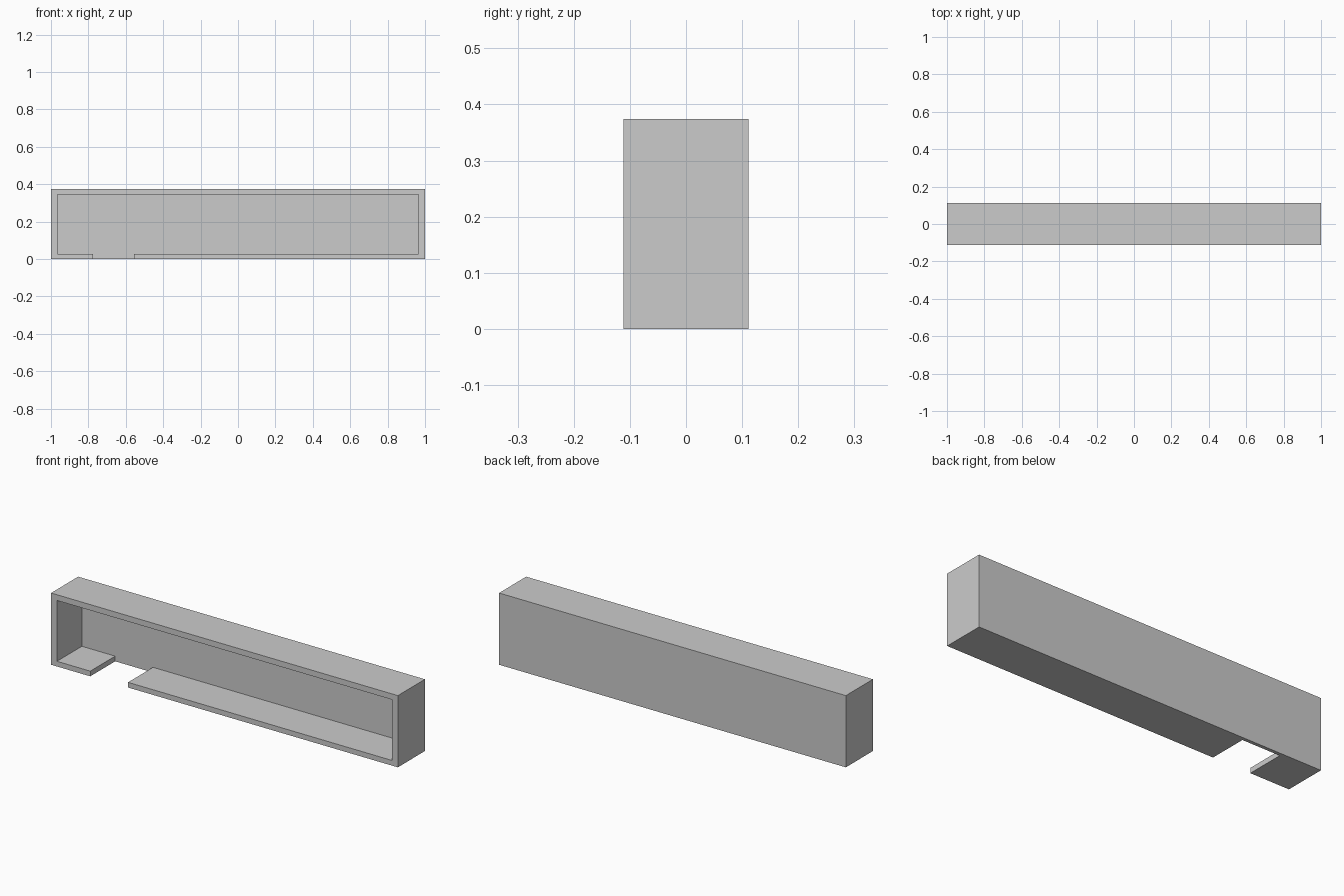
import bpy

if "Cube" in bpy.data.objects:
    bpy.data.objects.remove(bpy.data.objects["Cube"])

W, D, H = 2.0, 0.223, 0.374      # outer size
BACK = 0.018                     # back panel thickness


def box(name, x, y, z):
    """Axis-aligned box from (min, max) ranges."""
    bpy.ops.mesh.primitive_cube_add(
        size=1, location=[(a + b) / 2 for a, b in (x, y, z)])
    ob = bpy.context.object
    ob.name = name
    ob.scale = [b - a for a, b in (x, y, z)]
    bpy.ops.object.transform_apply(location=True, rotation=False, scale=True)
    return ob


def cut(target, cutter):
    cutter.hide_render = True
    bpy.context.view_layer.objects.active = target
    mod = target.modifiers.new("cut", 'BOOLEAN')
    mod.operation = 'DIFFERENCE'
    mod.solver = 'EXACT'
    mod.object = cutter
    bpy.ops.object.modifier_apply(modifier=mod.name)
    bpy.data.objects.remove(cutter, do_unlink=True)


# Shelf body, open at the front
shelf = box("wall_box_shelf", (-W / 2, W / 2), (-D / 2, D / 2), (0, H))
depth = (-D / 2 - 0.1, D / 2 - BACK)

# Main compartment
cut(shelf, box("cavity_cutter", (-0.966, 0.966), depth, (0.027, 0.344)))

# Gap in the floor, leaving the back panel whole
cut(shelf, box("floor_gap_cutter", (-0.774, -0.556), depth, (-0.1, 0.1)))
